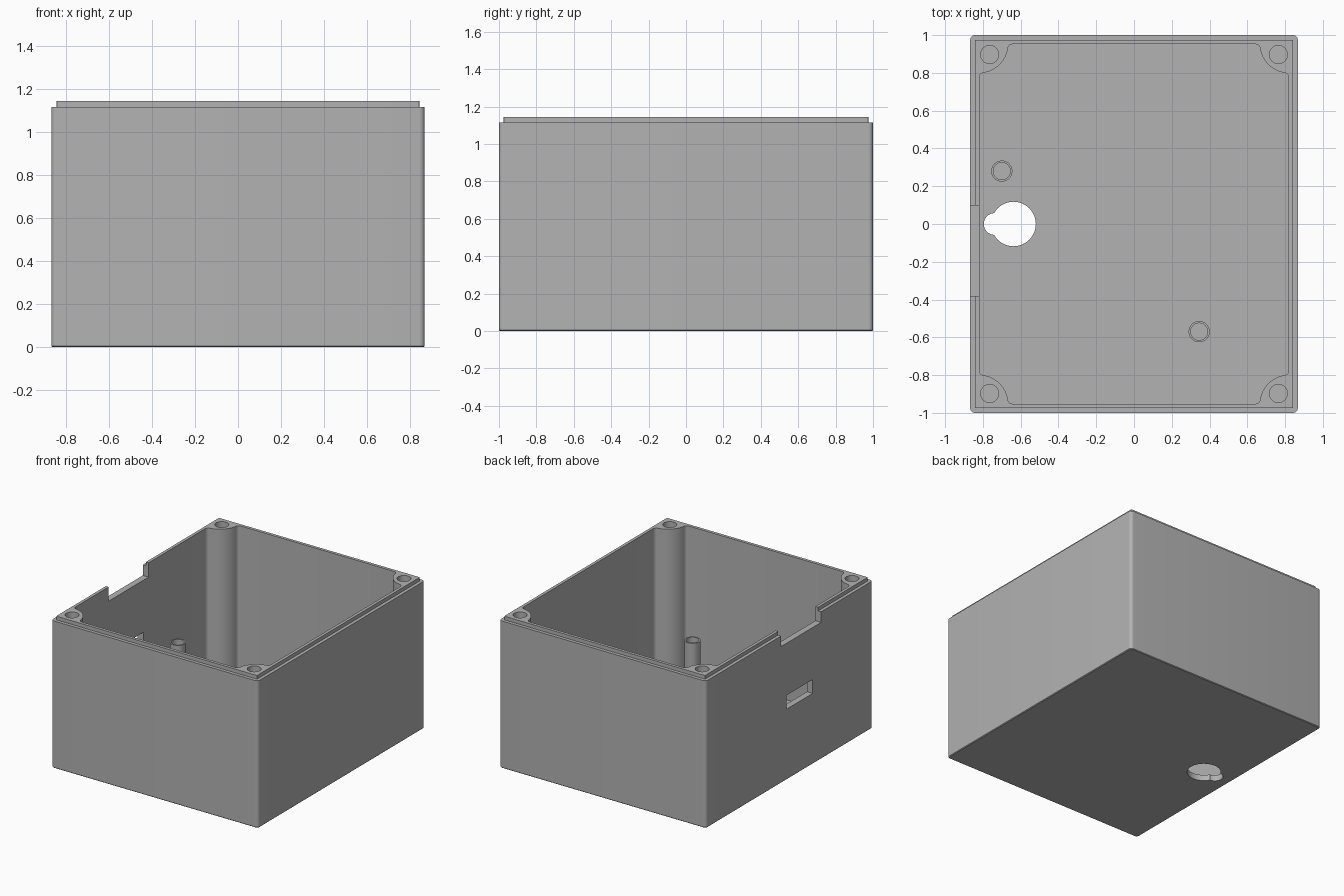
import bpy
import bmesh
from math import atan2, cos, sin, pi, sqrt

cube = bpy.data.objects.get("Cube")
if cube:
    bpy.data.objects.remove(cube, do_unlink=True)

HX, HY = 0.867, 1.0            # outer half sizes
WALL, LIP = 0.048, 0.025       # wall thickness, lip step
RIM, TOP, FLOOR = 1.115, 1.143, 0.045

grey = bpy.data.materials.new("plain grey")
grey.use_nodes = True
grey.diffuse_color = (0.45, 0.45, 0.45, 1)
grey.node_tree.nodes["Principled BSDF"].inputs["Base Color"].default_value = grey.diffuse_color


def arc(cx, cy, r, a0, a1, n):
    return [(cx + r * cos(a0 + (a1 - a0) * i / n), cy + r * sin(a0 + (a1 - a0) * i / n))
            for i in range(n + 1)]


def four_corners(q):
    """Mirror the outline of the +x +y corner into a closed loop."""
    flip = q[::-1]
    return (q + [(-x, y) for x, y in flip] + [(-x, -y) for x, y in q]
            + [(x, -y) for x, y in flip])


def rounded_rect(hx, hy, r):
    return four_corners(arc(hx - r, hy - r, r, 0, pi / 2, 8))


def skin(name, layers):
    """Solid through matching outlines, each given with its height."""
    bm = bmesh.new()
    rings = [[bm.verts.new((x, y, z)) for x, y in pts] for pts, z in layers]
    n = len(rings[0])
    for low, high in zip(rings, rings[1:]):
        for i in range(n):
            j = (i + 1) % n
            bm.faces.new((low[i], low[j], high[j], high[i]))
    bm.faces.new(rings[0][::-1])
    bm.faces.new(rings[-1])
    mesh = bpy.data.meshes.new(name)
    bm.to_mesh(mesh)
    bm.free()
    mesh.materials.append(grey)
    obj = bpy.data.objects.new(name, mesh)
    bpy.context.collection.objects.link(obj)
    return obj


def cylinder(name, x, y, r, z0, z1):
    ring = arc(x, y, r, 0, 2 * pi, 48)[:-1]
    return skin(name, [(ring, z0), (ring, z1)])


def block(name, x0, x1, y0, y1, z0, z1):
    ring = [(x0, y0), (x1, y0), (x1, y1), (x0, y1)]
    return skin(name, [(ring, z0), (ring, z1)])


def cut(obj, cutter):
    cutter.hide_render = True
    mod = obj.modifiers.new("cut", "BOOLEAN")
    mod.operation, mod.solver, mod.object = "DIFFERENCE", "EXACT", cutter
    bpy.context.view_layer.objects.active = obj
    bpy.ops.object.modifier_apply(modifier=mod.name)
    bpy.data.objects.remove(cutter, do_unlink=True)


def smooth(obj):
    bpy.ops.object.select_all(action="DESELECT")
    obj.select_set(True)
    bpy.context.view_layer.objects.active = obj
    bpy.ops.object.shade_smooth_by_angle(angle=pi / 6)


# Outer shell with a fine bottom chamfer and a stepped lip
edge = 0.005
outer = rounded_rect(HX, HY, 0.025)
lip = rounded_rect(HX - LIP, HY - LIP, 0.004)
box = skin("box_body", [(rounded_rect(HX - edge, HY - edge, 0.02), 0), (outer, edge),
                        (outer, RIM), (lip, RIM), (lip, TOP)])

# Cavity outline leaves a filleted screw column in every corner
ix, iy = HX - WALL, HY - WALL
R, f = 0.153, 0.025
d = sqrt((R + f) ** 2 - f ** 2)
a = atan2(d, f)
corner = (arc(ix - f, iy - d, f, 0, a, 6)
          + arc(ix, iy, R, pi + a, 1.5 * pi - a, 16)[1:-1] * (a < pi / 4)
          + arc(ix, iy, R, a + pi, pi + atan2(f, d), 16)[1:-1]
          + arc(ix - d, iy - f, f, atan2(f, d), pi / 2, 6))
cavity = four_corners(corner)
cut(box, skin("cavity_cutter", [(cavity, FLOOR), (cavity, TOP + 0.1)]))

# Blind screw holes in the corner columns
for sx in (-1, 1):
    for sy in (-1, 1):
        cut(box, cylinder("screw_cutter", sx * 0.764, sy * 0.897, 0.048, 0.7, TOP + 0.1))

# Rim notch and rectangular port in the -x wall
cut(box, block("notch_cutter", -0.95, -0.79, -0.38, 0.098, 1.035, TOP + 0.1))
cut(box, block("port_cutter", -0.95, -0.79, -0.28, 0.037, 0.535, 0.64))

# Keyhole in the floor for wall hanging
cut(box, cylinder("keyhole_cutter", -0.638, 0, 0.118, -0.1, 0.1))
cut(box, cylinder("keyhole_slot_cutter", -0.737, 0, 0.058, -0.1, 0.1))
smooth(box)

# Hollow standoff posts
for name, x, y in (("rear_post", -0.70, 0.28), ("front_post", 0.345, -0.57)):
    post = cylinder(name, x, y, 0.056, FLOOR - 0.01, 0.505)
    cut(post, cylinder("post_cutter", x, y, 0.045, 0.2, 0.6))
    smooth(post)
